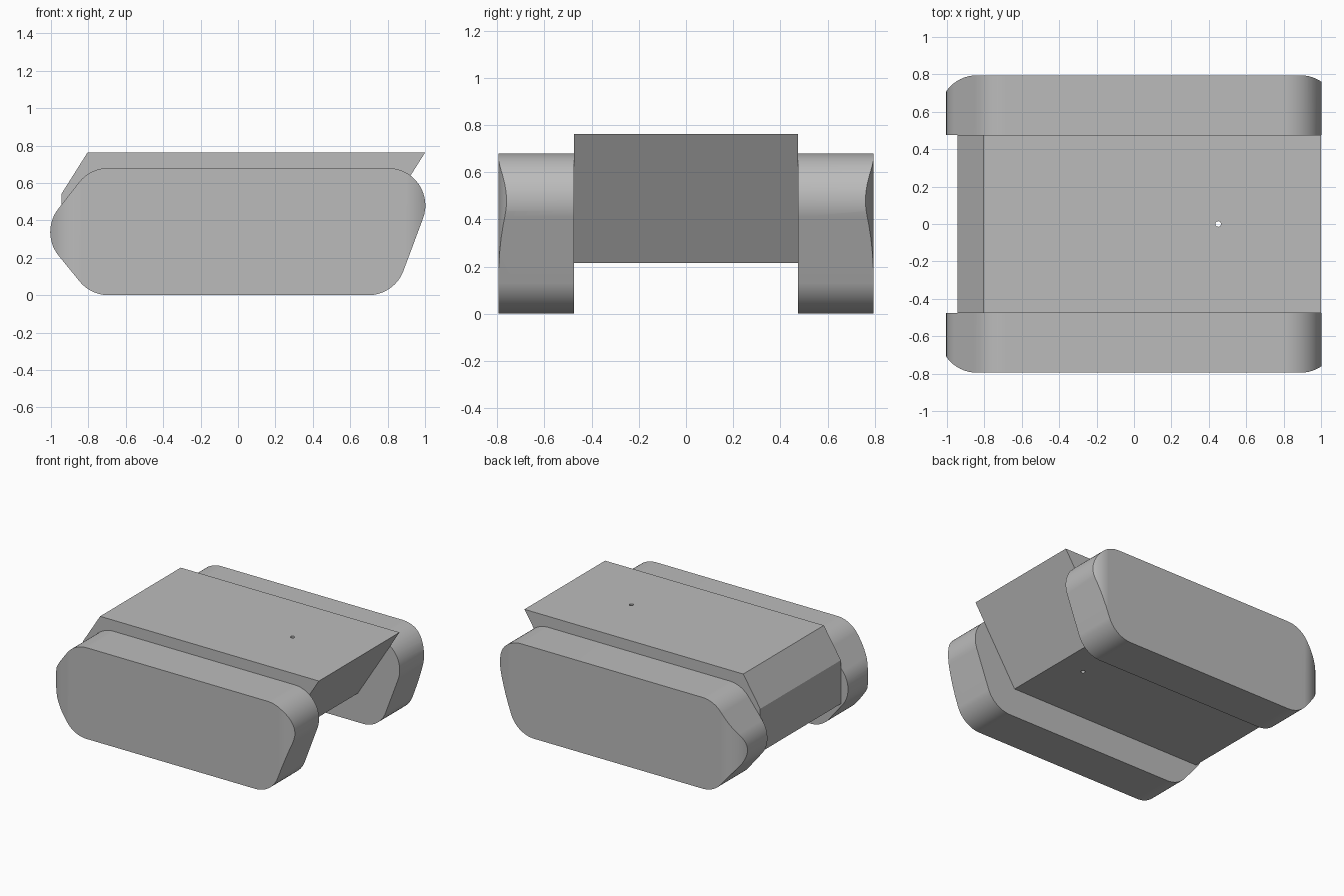
import bpy, bmesh, math
from mathutils import Vector

cube = bpy.data.objects.get("Cube")
if cube:
    bpy.data.objects.remove(cube, do_unlink=True)

grey = bpy.data.materials.new("plain_grey")
grey.use_nodes = True
colour = (0.5, 0.5, 0.5, 1)
grey.diffuse_color = colour
grey.node_tree.nodes["Principled BSDF"].inputs["Base Color"].default_value = colour


def fillet(corners, radii, steps=14):
    """Round each corner of a closed 2D outline by its radius."""
    pts = []
    n = len(corners)
    for i, r in enumerate(radii):
        c = Vector(corners[i])
        if r == 0:
            pts.append(c)
            continue
        a = (Vector(corners[i - 1]) - c).normalized()
        b = (Vector(corners[(i + 1) % n]) - c).normalized()
        half = a.angle(b) / 2
        centre = c + (a + b).normalized() * (r / math.sin(half))
        start = c + a * (r / math.tan(half)) - centre
        end = c + b * (r / math.tan(half)) - centre
        sweep = math.pi - 2 * half
        for k in range(steps + 1):
            t = k / steps
            pts.append(centre + (start * math.sin((1 - t) * sweep)
                                 + end * math.sin(t * sweep)) / math.sin(sweep))
    return pts


def prism(name, outline, axis, low, high):
    """Extrude a 2D outline along y (outline in xz) or z (outline in xy)."""
    bm = bmesh.new()
    place = (lambda p, d: (p[0], d, p[1])) if axis == "y" else (lambda p, d: (p[0], p[1], d))
    face = bm.faces.new([bm.verts.new(place(p, low)) for p in outline])
    moved = bmesh.ops.extrude_face_region(bm, geom=[face])["geom"]
    shift = (0, high - low, 0) if axis == "y" else (0, 0, high - low)
    bmesh.ops.translate(bm, vec=shift, verts=[v for v in moved if isinstance(v, bmesh.types.BMVert)])
    bmesh.ops.recalc_face_normals(bm, faces=bm.faces)
    mesh = bpy.data.meshes.new(name)
    bm.to_mesh(mesh)
    bm.free()
    mesh.materials.append(grey)
    obj = bpy.data.objects.new(name, mesh)
    bpy.context.collection.objects.link(obj)
    return obj


def cut(obj, cutter, operation):
    cutter.hide_render = True
    mod = obj.modifiers.new("cut", "BOOLEAN")
    mod.operation, mod.solver, mod.object = operation, "EXACT", cutter
    bpy.ops.object.select_all(action="DESELECT")
    bpy.context.view_layer.objects.active = obj
    obj.select_set(True)
    bpy.ops.object.modifier_apply(modifier=mod.name)
    bpy.data.objects.remove(cutter, do_unlink=True)
    bpy.ops.object.shade_smooth_by_angle(angle=math.radians(25))
    weighted = obj.modifiers.new("flat_faces", "WEIGHTED_NORMAL")
    weighted.keep_sharp = True


INNER, OUTER, R = 0.475, 0.795, 0.2

# Track pods: rounded side profile, trimmed by a plan with rounded outer corners
side_profile = fillet([(-0.787, 0), (0.836, 0), (1.09, 0.68), (-0.79, 0.68), (-1.06, 0.335)], [R] * 5)
for name, side in (("left_track_pod", 1), ("right_track_pod", -1)):
    low, high = sorted((side * INNER, side * (OUTER + 0.1)))
    pod = prism(name, side_profile, "y", low, high)
    plan = fillet([(-1.04, side * 0.3), (1.09, side * 0.3), (1.09, side * OUTER), (-1.04, side * OUTER)],
                  [0, 0, R, R])
    cut(pod, prism("plan_cutter", plan, "z", -0.1, 0.9), "INTERSECT")

# Hull: block with a sloped nose and an overhanging end
hull = prism("hull", [(-0.945, 0.215), (0.655, 0.215), (1.0, 0.762), (-0.805, 0.762), (-0.945, 0.54)],
             "y", -INNER, INNER)

# Small pin hole through the hull
ring = [(0.45 + 0.015 * math.cos(a * math.pi / 8), 0.015 * math.sin(a * math.pi / 8)) for a in range(16)]
cut(hull, prism("hole_cutter", ring, "z", 0, 1), "DIFFERENCE")
